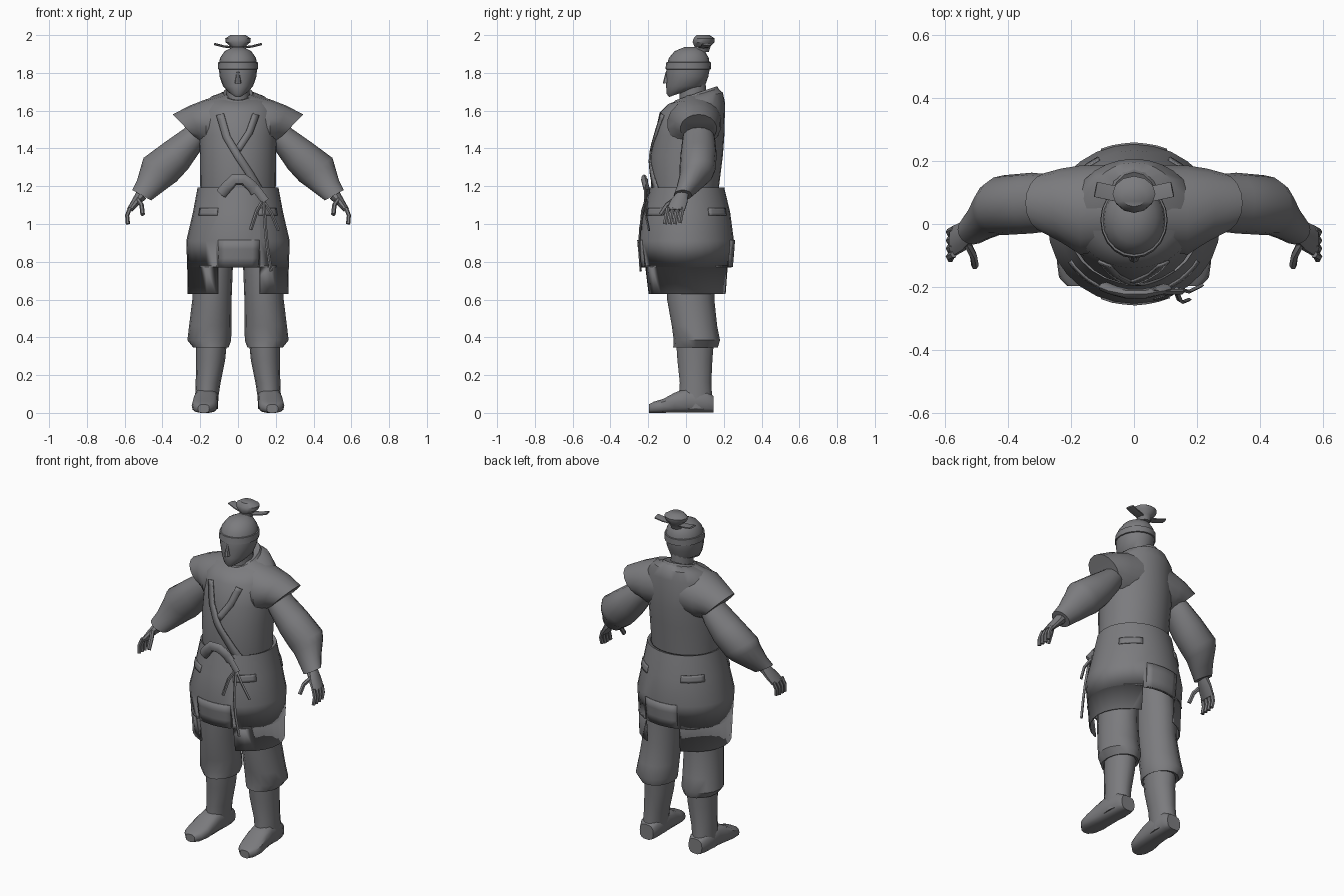
import bpy, bmesh, math
from mathutils import Vector as V
from mathutils.bvhtree import BVHTree

if "Cube" in bpy.data.objects:
    bpy.data.objects.remove(bpy.data.objects["Cube"])

grey = bpy.data.materials.new("slate_grey")
grey.diffuse_color = (0.2, 0.2, 0.21, 1)
grey.use_nodes = True
grey.node_tree.nodes["Principled BSDF"].inputs["Base Color"].default_value = grey.diffuse_color


def make(name, bm, mirror=False, thick=0, angle=40):
    bmesh.ops.recalc_face_normals(bm, faces=bm.faces)
    me = bpy.data.meshes.new(name)
    bm.to_mesh(me)
    bm.free()
    ob = bpy.data.objects.new(name, me)
    bpy.context.collection.objects.link(ob)
    me.materials.append(grey)
    bpy.ops.object.select_all(action='DESELECT')
    ob.select_set(True)
    bpy.context.view_layer.objects.active = ob
    bpy.ops.object.shade_smooth_by_angle(angle=math.radians(angle))
    if thick:
        m = ob.modifiers.new("thickness", 'SOLIDIFY')
        m.thickness, m.offset = thick, 0
    if mirror:
        ob.modifiers.new("mirror", 'MIRROR')
    return ob


def loft_bm(rings, n=16, cap=True, e=1.0):
    """Skin rings given as (centre, half axis u, half axis v)."""
    bm = bmesh.new()
    sq = lambda t: math.copysign(abs(t) ** e, t) if abs(t) > 1e-6 else 0.0
    loops = []
    for c, u, v in rings:
        loops.append([bm.verts.new(V(c) + V(u) * sq(math.cos(2 * math.pi * i / n))
                                   + V(v) * sq(math.sin(2 * math.pi * i / n))) for i in range(n)])
    for a, b in zip(loops, loops[1:]):
        for i in range(n):
            j = (i + 1) % n
            bm.faces.new((a[i], a[j], b[j], b[i]))
    if cap:
        bm.faces.new(loops[0])
        bm.faces.new(loops[-1])
    return bm


def body(cx, rx, yf, yb, zf, zb=None):
    """Level or tilted ring from front and back limits."""
    zb = zf if zb is None else zb
    return ((cx, (yf + yb) / 2, (zf + zb) / 2), (rx, 0, 0), (0, (yb - yf) / 2, (zb - zf) / 2))


def limb(xu, zu, xl, zl, y0, y1):
    """Slanted ring from its upper and lower points and depth range."""
    return (((xu + xl) / 2, (y0 + y1) / 2, (zu + zl) / 2),
            ((xu - xl) / 2, 0, (zu - zl) / 2), (0, (y1 - y0) / 2, 0))


def path(name, pts, w, d, n=6, mirror=False):
    """Flat tube along points, width w across and depth d in y."""
    rings = []
    for i, p in enumerate(pts):
        t = V(pts[min(i + 1, len(pts) - 1)]) - V(pts[max(i - 1, 0)])
        s = V((t.z, 0, -t.x)).normalized()
        rings.append((p, s * w, t.normalized().cross(s) * d))
    return make(name, loft_bm(rings, n), mirror)


def tree(ob):
    return BVHTree.FromPolygons([v.co for v in ob.data.vertices], [p.vertices for p in ob.data.polygons])


def strip(name, bvh, pts, w, off=0.005):
    """Cloth strip along (x, z) points laid on the front surface."""
    fine = [V(a).lerp(V(b), k / 5) for a, b in zip(pts, pts[1:]) for k in range(5)] + [V(pts[-1])]
    bm, prev = bmesh.new(), None
    for i, p in enumerate(fine):
        t = (fine[min(i + 1, len(fine) - 1)] - fine[max(i - 1, 0)]).normalized()
        row = []
        for s in (-w, w):
            x, z = p.x - t.y * s, p.y + t.x * s
            hit = bvh.ray_cast(V((x, -2, z)), V((0, 1, 0)))[0]
            row.append(bm.verts.new((x, (hit.y if hit else -0.19) - off, z)))
        if prev:
            bm.faces.new((prev[0], prev[1], row[1], row[0]))
        prev = row
    return make(name, bm, thick=0.008)


def wrap(name, bvh, a0, a1, z0, z1, off=0.006, mirror=False):
    """Patch wrapped around the body between two angles (degrees from +x)."""
    bm, prev = bmesh.new(), None
    for k in range(7):
        a = math.radians(a0 + (a1 - a0) * k / 6)
        d = V((math.cos(a), math.sin(a), 0))
        row = []
        for j in range(4):
            z = z0 + (z1 - z0) * j / 3
            hit = bvh.ray_cast(V((0, 0, z)) + d * 2, -d)[0]
            row.append(bm.verts.new(hit + d * off))
        if prev:
            for j in range(3):
                bm.faces.new((prev[j], prev[j + 1], row[j + 1], row[j]))
        prev = row
    return make(name, bm, mirror, 0.008)


# jacket
jacket = make("jacket", loft_bm([
    body(0, .195, -.18, .17, 1.12), body(0, .2, -.185, .175, 1.2), body(0, .202, -.19, .195, 1.36),
    body(0, .205, -.165, .203, 1.47), body(0, .2, -.14, .207, 1.59, 1.64),
    body(0, .15, -.095, .195, 1.635, 1.695), body(0, .075, -.04, .165, 1.655, 1.72)], 28))
make("shoulder_cap", loft_bm([
    limb(.05, 1.69, .10, 1.40, -.08, .19), limb(.17, 1.66, .17, 1.40, -.10, .188),
    limb(.26, 1.625, .19, 1.42, -.06, .178), limb(.345, 1.58, .2, 1.43, -.03, .163)], 18), True)
make("collar", loft_bm([body(0, .10, -.085, .178, 1.63, 1.705), body(0, .078, -.055, .165, 1.655, 1.73),
                        body(0, .062, -.04, .14, 1.655, 1.715)], 16))

# sleeves and hands
make("sleeve", loft_bm([
    limb(.24, 1.545, .17, 1.43, -.01, .14), limb(.285, 1.505, .2, 1.385, -.02, .155),
    limb(.385, 1.435, .265, 1.29, -.03, .163), limb(.50, 1.35, .325, 1.225, -.035, .155),
    limb(.512, 1.31, .36, 1.20, -.035, .14), limb(.535, 1.23, .42, 1.155, -.05, .075),
    limb(.56, 1.18, .46, 1.125, -.065, .03)], 16), True)
make("palm", loft_bm([limb(.535, 1.175, .485, 1.135, -.055, .012), limb(.56, 1.13, .52, 1.105, -.085, .01),
                      limb(.588, 1.08, .56, 1.065, -.105, -.005)], 10), True)
for i in range(4):
    y = -.018 - .026 * i
    path("finger", [(.572, y, 1.085), (.587, y - .008, 1.045), (.583, y - .015, 1.0 + .006 * (i == 0))],
         .011, .012, 6, True)
path("thumb", [(.53, -.06, 1.13), (.51, -.1, 1.1), (.505, -.132, 1.05)], .012, .014, 6, True)

# skirt, open at the lower front and back
bm = loft_bm([body(0, .2, -.18, .18, 1.185), body(0, .212, -.19, .20, 1.19), body(0, .235, -.222, .23, 1.06),
              body(0, .27, -.25, .25, .91), body(0, .266, -.233, .238, .77), body(0, .263, -.213, .225, .63)],
             28, False)
skirt = make("skirt", bm, thick=0.008)
cloth = tree(skirt)
bm = bmesh.new()
bm.from_mesh(skirt.data)
for co, no in (((-.105, 0, 0), (1, 0, 0)), ((.115, 0, 0), (1, 0, 0)), ((0, 0, .77), (0, 0, 1))):
    bmesh.ops.bisect_plane(bm, geom=bm.verts[:] + bm.edges[:] + bm.faces[:], plane_co=co, plane_no=no)
gap = [f for f in bm.faces if -.105 < f.calc_center_median().x < .115 and f.calc_center_median().z < .77]
bmesh.ops.delete(bm, geom=gap, context='FACES')
bm.to_mesh(skirt.data)
bm.free()
wrap("front_flap", cloth, -114, -64, .772, .915)
wrap("back_flap", cloth, 66, 114, .772, .915)
for side in (-1, 1):
    wrap("hip_band", cloth, 30 * side, 62 * side, 1.045, 1.085, mirror=True)
    wrap("skirt_seam", cloth, 38 * side, 62 * side, .772, .78, .004, True)

# trousers and boots
make("trouser_leg", loft_bm([
    body(.12, .10, -.11, .14, .95), body(.132, .104, -.105, .15, .75), body(.138, .104, -.10, .15, .6),
    body(.147, .112, -.075, .165, .46), body(.152, .116, -.065, .18, .385),
    body(.143, .093, -.068, .168, .345), body(.14, .07, -.04, .13, .36)], 16), True)
make("boot_shaft", loft_bm([
    body(.14, .082, -.055, .15, .38), body(.145, .077, -.048, .142, .28), body(.158, .066, -.035, .136, .16),
    body(.165, .062, -.04, .14, .09), body(.167, .06, -.045, .143, .02)], 14), True)
foot = [(.145, .163, .045, .09), (.11, .165, .06, .115), (0, .168, .063, .13), (-.06, .172, .066, .108),
        (-.12, .177, .068, .075), (-.17, .18, .058, .06), (-.197, .182, .03, .045)]
make("boot_foot", loft_bm([((x, y, h / 2), (w, 0, 0), (0, 0, h / 2)) for y, x, w, h in foot], 14, e=.7), True)

# head
make("neck", loft_bm([body(0, .062, -.035, .11, 1.6), body(0, .06, -.035, .105, 1.78)], 14))
make("head", loft_bm([
    body(0, .022, -.09, -.04, 1.672, 1.69), body(0, .055, -.103, .06, 1.69, 1.715),
    body(0, .08, -.105, .1, 1.73), body(0, .097, -.104, .118, 1.78), body(0, .103, -.104, .128, 1.835),
    body(0, .095, -.09, .12, 1.88), body(0, .07, -.06, .1, 1.915), body(0, .03, -.01, .065, 1.936)], 20))
make("headband", loft_bm([body(0, .10, -.1, .124, 1.818), body(0, .107, -.109, .132, 1.82),
                          body(0, .105, -.104, .131, 1.856), body(0, .097, -.095, .12, 1.858)], 20))
make("nose", loft_bm([body(0, .018, -.123, -.085, 1.742, 1.75), body(0, .014, -.118, -.085, 1.765),
                      body(0, .008, -.106, -.085, 1.81)], 8))

# hair knot and its ribbon
make("hair_knot", loft_bm([
    body(0, .035, .035, .12, 1.91), body(0, .04, .045, .13, 1.94), body(0, .065, .035, .15, 1.962),
    body(0, .068, .04, .152, 1.982), body(0, .04, .055, .125, 2.0)], 12))
path("knot_ribbon", [(.03, .09, 1.935), (.075, .1, 1.94), (.122, .11, 1.952)], .006, .028, 6, True)

# lapels, sash knot and hanging cords
chest = tree(jacket)
strip("long_lapel", chest, [(-.095, 1.58), (-.06, 1.46), (0, 1.36), (.06, 1.27), (.135, 1.14)], .02)
strip("short_lapel", chest, [(.095, 1.58), (.06, 1.485), (0, 1.395)], .018)
path("sash_knot", [(-.09, -.2, 1.16), (-.06, -.212, 1.195), (-.02, -.222, 1.235), (.03, -.222, 1.235),
                   (.075, -.212, 1.2), (.095, -.205, 1.17)], .03, .016, 8)
path("sash_tail", [(.05, -.21, 1.23), (.1, -.215, 1.18), (.145, -.215, 1.12)], .022, .01)
for pts in ([(.135, -.212, 1.13), (.1, -.232, 1.07), (.068, -.24, .97)],
            [(.135, -.215, 1.13), (.145, -.242, .98), (.155, -.248, .88), (.175, -.24, .75)],
            [(.135, -.205, 1.12), (.175, -.215, 1.06), (.215, -.195, .965)]):
    path("hanging_cord", pts, .009, .006, 4)
